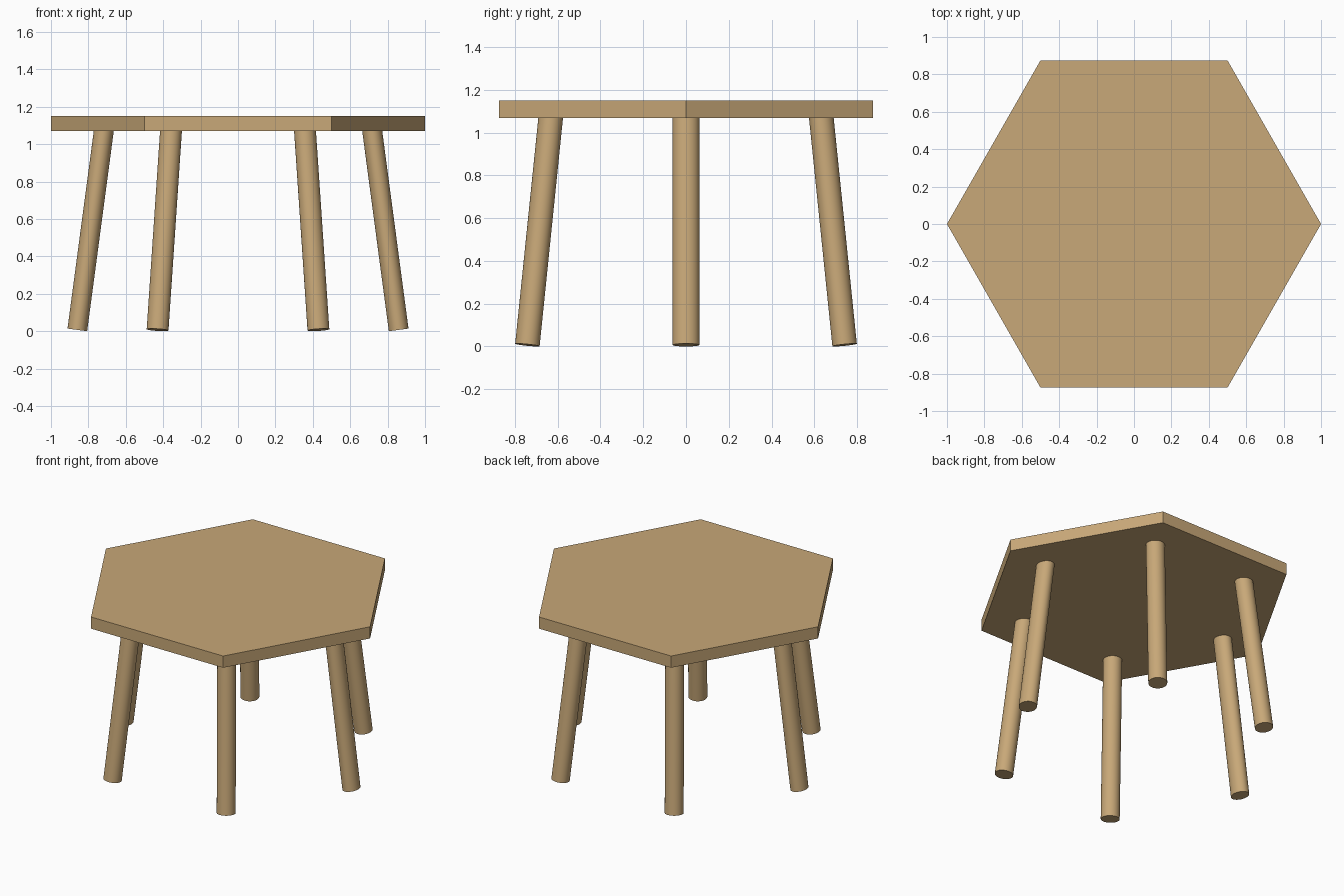
import bpy
from math import radians
from mathutils import Vector

cube = bpy.data.objects.get("Cube")
if cube:
    bpy.data.objects.remove(cube, do_unlink=True)

wood = bpy.data.materials.new("light_wood")
wood.use_nodes = True
wood.diffuse_color = (0.578, 0.392, 0.188, 1)
wood.node_tree.nodes["Principled BSDF"].inputs["Base Color"].default_value = wood.diffuse_color


def cylinder(name, sides, depth, location, scale):
    bpy.ops.mesh.primitive_cylinder_add(vertices=sides, radius=1, depth=depth, location=location)
    obj = bpy.context.object
    obj.name = name
    obj.scale = scale
    obj.data.materials.append(wood)
    return obj


def leg(name, foot, top, radial, tangent):
    """Splayed round leg from foot to top, with square-cut ends."""
    foot, top = Vector(foot), Vector(top)
    axis = top - foot
    obj = cylinder(name, 32, axis.length, (foot + top) / 2, (radial, tangent, 1))
    # local x points outwards, local z runs up the leg
    z = axis.normalized()
    y = z.cross(Vector((foot.x, foot.y, 0))).normalized()
    x = y.cross(z)
    obj.rotation_mode = 'QUATERNION'
    matrix = obj.matrix_world.to_3x3()
    matrix.col[0], matrix.col[1], matrix.col[2] = x, y, z
    obj.rotation_quaternion = matrix.to_quaternion()
    bpy.ops.object.shade_smooth_by_angle(angle=radians(40))


# Hexagonal table top with corners on the x axis
top = cylinder("table_top", 6, 0.08, (0, 0, 1.11), (1, 1.01, 1))
top.rotation_euler.z = 0
for v in top.data.vertices:  # turn the corners onto the x axis
    v.co.x, v.co.y = v.co.y, -v.co.x

# One leg under each corner
for sx, side in ((1, "left"), (-1, "right")):
    leg(side + "_middle_leg", (sx * 0.859, 0, 0.007), (sx * 0.715, 0, 1.09), 0.053, 0.0625)
    for sy, end in ((-1, "front"), (1, "back")):
        leg(f"{end}_{side}_leg", (sx * 0.43, sy * 0.742, 0.007),
            (sx * 0.357, sy * 0.631, 1.09), 0.057, 0.059)
